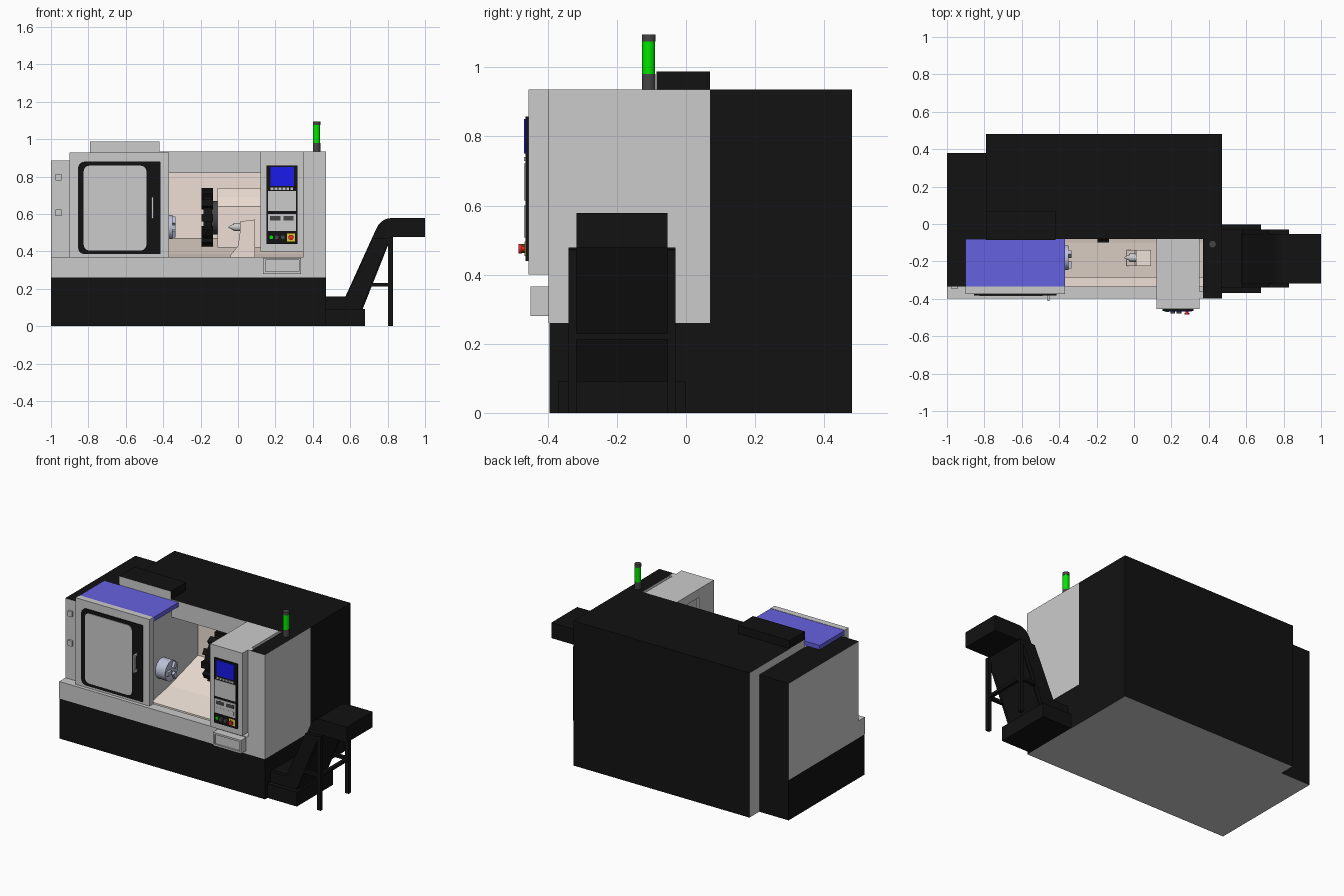
import bpy, bmesh, math
from mathutils import Matrix, Vector

if "Cube" in bpy.data.objects:
    bpy.data.objects.remove(bpy.data.objects["Cube"])


def mat(name, *rgb):
    m = bpy.data.materials.new(name)
    m.diffuse_color = (*rgb, 1)
    m.use_nodes = True
    m.node_tree.nodes["Principled BSDF"].inputs["Base Color"].default_value = m.diffuse_color
    return m


GREY = mat("grey", .55, .55, .55)
LIGHT = mat("light_grey", .72, .73, .73)
BLACK = mat("black", .006, .006, .006)
DARK = mat("dark_grey", .06, .06, .06)
BEIGE = mat("beige", .85, .74, .66)
BLUE = mat("cover_blue", .13, .12, .75)
SCREEN = mat("screen_blue", .01, .01, .85)
GREEN = mat("lamp_green", 0, .8, 0)
STEEL = mat("steel", .5, .53, .68)
RED = mat("red", .8, .02, .02)
YELLOW = mat("yellow", .8, .6, .02)
AXES = {"-x": (-1, 0, 0), "+x": (1, 0, 0), "-y": (0, -1, 0), "+y": (0, 1, 0), "-z": (0, 0, -1), "+z": (0, 0, 1)}


def finish(name, bm, m, faces=None):
    """Turn a bmesh into an object; faces maps a direction to another material."""
    bmesh.ops.recalc_face_normals(bm, faces=bm.faces[:])
    me = bpy.data.meshes.new(name)
    me.materials.append(m)
    for d, fm in (faces or {}).items():
        me.materials.append(fm)
        for f in bm.faces:
            if f.normal.dot(Vector(AXES[d])) > .99:
                f.material_index = len(me.materials) - 1
    bm.to_mesh(me)
    bm.free()
    ob = bpy.data.objects.new(name, me)
    bpy.context.collection.objects.link(ob)
    return ob


def box(name, x0, x1, y0, y1, z0, z1, m=GREY, **kw):
    bm = bmesh.new()
    bmesh.ops.create_cube(bm, size=1)
    for v in bm.verts:
        v.co = ((x0 + x1) / 2 + v.co.x * (x1 - x0), (y0 + y1) / 2 + v.co.y * (y1 - y0),
                (z0 + z1) / 2 + v.co.z * (z1 - z0))
    return finish(name, bm, m, kw.get("faces"))


def prism(name, pts, axis, a, b, m=GREY):
    """Extrude a 2D profile along x (points y,z) or along y (points x,z)."""
    bm = bmesh.new()
    put = (lambda p, t: (t, p[0], p[1])) if axis == "x" else (lambda p, t: (p[0], t, p[1]))
    f = bm.faces.new([bm.verts.new(put(p, a)) for p in pts])
    ext = bmesh.ops.extrude_face_region(bm, geom=[f])["geom"]
    bmesh.ops.translate(bm, vec=put((0, 0), b - a), verts=[v for v in ext if isinstance(v, bmesh.types.BMVert)])
    return finish(name, bm, m)


def cyl(name, axis, c, r, a, b, m, n=32, r2=None):
    """Cylinder along an axis from a to b; c holds the other two coordinates."""
    bm = bmesh.new()
    bmesh.ops.create_cone(bm, cap_ends=True, segments=n, radius1=r, radius2=r if r2 is None else r2, depth=b - a)
    mid = (a + b) / 2
    rot = {"x": Matrix.Rotation(math.pi / 2, 4, "Y"), "y": Matrix.Rotation(-math.pi / 2, 4, "X"), "z": Matrix()}[axis]
    loc = {"x": (mid, *c), "y": (c[0], mid, c[1]), "z": (*c, mid)}[axis]
    bm.transform(Matrix.Translation(loc) @ rot)
    ob = finish(name, bm, m)
    if n > 12:
        bpy.context.view_layer.objects.active = ob
        bpy.ops.object.select_all(action="DESELECT")
        ob.select_set(True)
        bpy.ops.object.shade_smooth_by_angle(angle=math.radians(40))
    return ob


def rounded(x0, x1, z0, z1, rl, rr):
    """Rounded rectangle with separate left and right corner radii."""
    pts = []
    for cx, cz, r, s in ((x1 - rr, z1 - rr, rr, 0), (x0 + rl, z1 - rl, rl, 90),
                         (x0 + rl, z0 + rl, rl, 180), (x1 - rr, z0 + rr, rr, 270)):
        for i in range(6):
            t = math.radians(s + i * 18)
            pts.append((cx + r * math.cos(t), cz + r * math.sin(t)))
    return pts


# Base and front sill
box("base_main", -.79, .47, -.395, .48, 0, .26, BLACK, faces={"-z": GREY, "-x": GREY})
box("base_left", -1, -.79, -.395, .38, 0, .26, BLACK, faces={"-z": GREY})
box("front_sill", -1, .47, -.398, -.335, .26, .37)

# Enclosure around the work cavity
box("rear_body", -.79, .47, .19, .48, .26, .935, BLACK, faces={"-x": GREY, "-y": BEIGE})
for tag, y0, y1, side in (("front", -.08, .07, GREY), ("rear", .07, .19, BLACK)):
    box("roof_" + tag, -.79, .47, y0, y1, .82, .935, BLACK, faces={"-y": GREY, "-x": GREY, "+x": side, "-z": GREY})
    box("right_wall_" + tag, .37, .47, y0, y1, .26, .82, side)
box("right_column", .37, .47, -.398, -.08, .26, .935, faces={"+z": BLACK})
box("right_fill", .35, .37, -.398, -.36, .37, .935)
box("headstock_housing", -.79, -.42, -.335, .19, .26, .88)
box("left_cabinet", -1, -.79, -.335, .38, .26, .885, GREY, faces={"+z": BLACK, "+y": BLACK})
box("top_box", -.79, -.42, -.085, .07, .935, .988, BLACK, faces={"-y": GREY})
box("blue_cover", -.9, -.37, -.335, -.08, .9, .928, BLUE)
for z in (.59, .78):
    box("cabinet_latch", -.975, -.945, -.348, -.335, z, z + .035)

# Sliding door with window and handle
box("door", -.9, -.37, -.375, -.335, .37, .93)
prism("door_window_frame", rounded(-.855, -.415, .385, .88, .035, .004), "y", -.381, -.37, BLACK)
prism("door_window", rounded(-.825, -.49, .405, .858, .03, .03), "y", -.384, -.375)
box("door_handle_grip", -.463, -.451, -.412, -.4, .575, .69, LIGHT)
for z in (.575, .678):
    box("door_handle_mount", -.463, -.451, -.405, -.38, z, z + .012, LIGHT)

# Work area: sloped bed, spindle chuck, tailstock
prism("sloped_bed", [(-.335, .2), (-.335, .3), (-.285, .3), (-.285, .35), (-.1, .385), (.19, .47), (.19, .2)],
      "x", -.42, .37, BEIGE)
cyl("chuck", "x", (-.18, .53), .065, -.42, -.35, STEEL)
for i in range(3):
    t = math.radians(90 + 120 * i)
    jaw = box("chuck_jaw", -.35, -.333, -.012, .012, .018, .058, STEEL)
    jaw.data.transform(Matrix.Translation((0, -.18, .53)) @ Matrix.Rotation(t, 4, "X"))
prism("tailstock_foot", [(-.04, .35), (-.04, .38), (0, .43), (.01, .5), (.01, .56), (.09, .57), (.09, .35)],
      "y", -.225, -.14, BEIGE)
cyl("tailstock_quill", "x", (-.18, .53), .022, -.025, .02, LIGHT)
cyl("tailstock_center", "x", (-.18, .53), .004, -.05, -.025, LIGHT, r2=.016)

# Tool turret and its carriage
cyl("turret_disk", "x", (.06, .58), .145, -.185, -.14, BLACK, n=12)
for i in range(12):
    tool = box("turret_tool", -.195, -.135, -.02, .02, .125, .16, BLACK)
    tool.data.transform(Matrix.Translation((0, .06, .58)) @ Matrix.Rotation(i * math.pi / 6, 4, "X"))
cyl("turret_neck", "x", (.06, .58), .09, -.14, -.1, DARK)
prism("turret_carriage", [(-.05, .42), (-.05, .64), (0, .69), (.06, .74), (.19, .74), (.19, .42)],
      "x", -.11, .3, BEIGE)

# Control cabinet
box("control_cabinet", .12, .35, -.455, -.335, .4, .935)
box("control_cabinet_top", .12, .35, -.335, -.08, .88, .935)
box("control_cabinet_side", .135, .35, -.335, -.1, .55, .88)
for y in (-.335, -.11):
    box("cabinet_side_post", .12, .15, y, y + .03, .4, .88)
box("cabinet_side_rail", .12, .15, -.305, -.11, .52, .56)
box("control_panel", .153, .317, -.465, -.455, .44, .858, BLACK)
box("screen", .175, .3, -.468, -.465, .75, .85, SCREEN)
for i in range(6):
    box("soft_key", .175 + i * .021, .19 + i * .021, -.469, -.465, .729, .741, LIGHT)
box("keypad", .16, .31, -.468, -.465, .615, .722, LIGHT)
box("switch_plate", .16, .31, -.468, -.465, .508, .6, LIGHT)
for x in (.172, .243):
    box("switch_window", x, x + .055, -.469, -.468, .565, .588, DARK)
    box("switch_row", x, x + .055, -.469, -.468, .522, .545)
cyl("start_button", "y", (.178, .475), .01, -.47, -.465, GREEN)
for x in (.207, .24):
    cyl("knob", "y", (x, .475), .013, -.478, -.465, DARK)
box("stop_plate", .262, .304, -.467, -.465, .454, .496, YELLOW)
cyl("stop_stem", "y", (.283, .475), .008, -.478, -.465, RED)
cyl("stop_button", "y", (.283, .475), .014, -.484, -.475, RED)

# Tray under the control cabinet
box("tray_body", .135, .337, -.44, -.398, .28, .366)
for x in (.135, .325):
    box("tray_side", x, x + .012, -.45, -.44, .28, .366)
for z in (.28, .354):
    box("tray_edge", .135, .337, -.45, -.44, z, z + .012)

# Signal lamp
cyl("lamp_base", "z", (.42, -.108), .02, .935, .98, DARK)
cyl("lamp_light", "z", (.42, -.108), .019, .98, 1.075, GREEN)
cyl("lamp_cap", "z", (.42, -.108), .02, 1.075, 1.095, DARK)

# Chip conveyor: trough, rising chute, rails and stand
box("conveyor_trough", .47, .68, -.37, -.002, 0, .092, BLACK)
arc = [(.82 + .085 * math.cos(math.radians(t)), .493 + .085 * math.sin(math.radians(t))) for t in range(90, 156, 13)]
prism("conveyor_chute", [(.47, .05), (.47, .16), (.575, .16)] + arc[::-1] +
      [(1, .578), (1, .478), (.82, .478), (.65, .05)], "y", -.317, -.053, BLACK)
for y in (-.34, -.053):
    prism("conveyor_rail", [(.47, .05), (.47, .158), (.58, .158), (.72, .472), (.83, .472), (.805, .455), (.64, .05)],
          "y", y, y + .023, BLACK)
    box("stand_leg", .803, .828, y, y + .023, 0, .478, BLACK)
    box("stand_brace", .7, .803, y, y + .023, .212, .23, BLACK)
box("stand_crossbar", .805, .826, -.33, -.04, .212, .23, BLACK)
